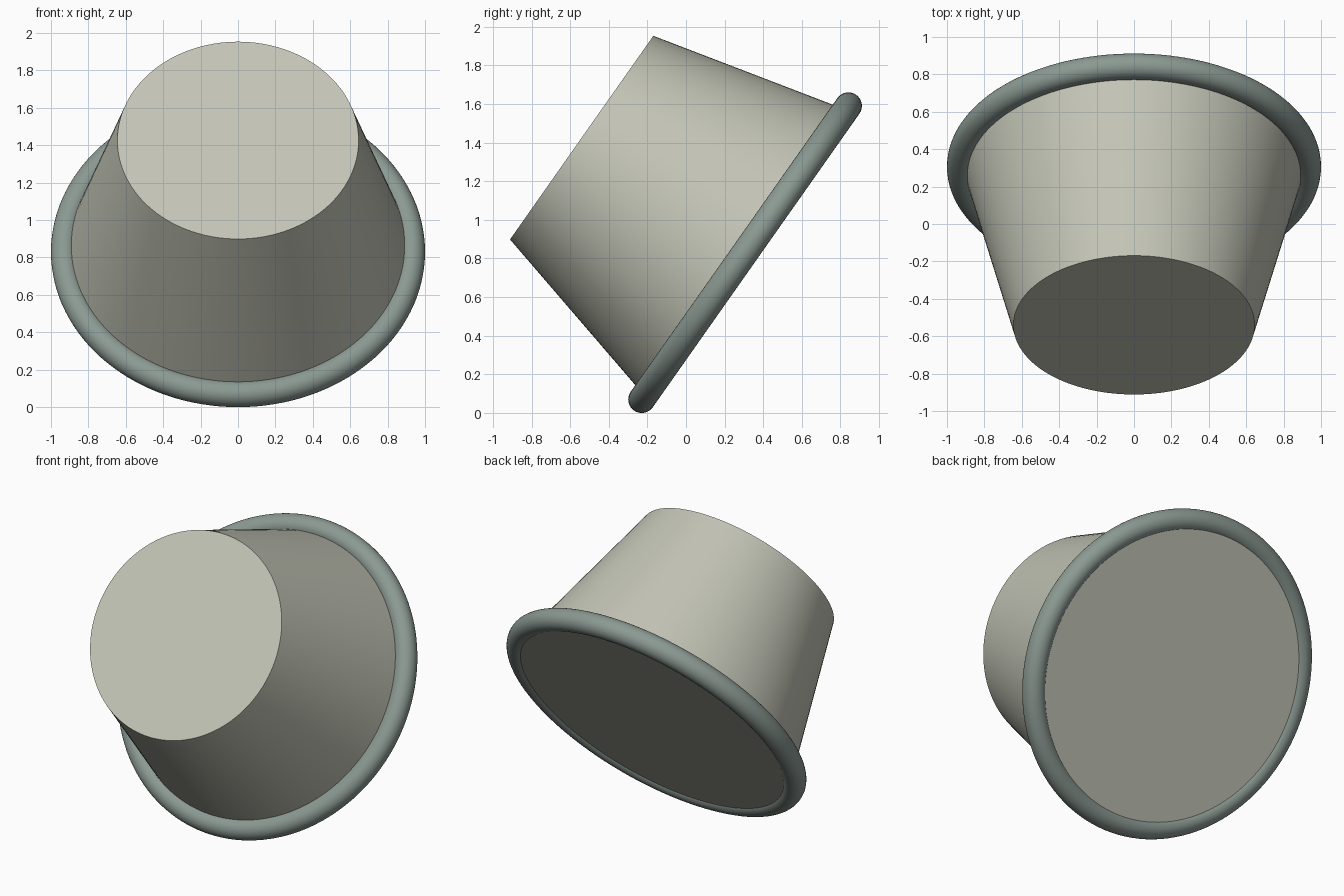
import bpy, math
from mathutils import Vector

if "Cube" in bpy.data.objects:
    bpy.data.objects.remove(bpy.data.objects["Cube"])


def material(name, rgb):
    m = bpy.data.materials.new(name)
    m.diffuse_color = (*rgb, 1)
    m.use_nodes = True
    m.node_tree.nodes["Principled BSDF"].inputs["Base Color"].default_value = m.diffuse_color
    return m


bone = material("pale stone", (0.55, 0.56, 0.47))
teal = material("grey green", (0.26, 0.32, 0.29))

# Shared tilted axis, pointing from the wide rim to the narrow end
axis = Vector((0, -0.8177, 0.5756)).normalized()
rot = axis.to_track_quat('Z', 'Y').to_euler()
rim_centre = Vector((0, 0.306, 0.83))


def finish(name, mat):
    ob = bpy.context.object
    ob.name = name
    ob.data.materials.append(mat)
    bpy.ops.object.shade_smooth_by_angle(angle=math.radians(35))


# Tapered body with flat closed ends
low, high = -0.055, 1.035
bpy.ops.mesh.primitive_cone_add(vertices=128, radius1=0.92, radius2=0.645, depth=high - low,
                                location=rim_centre + axis * (low + high) / 2, rotation=rot)
finish("tapered_body", bone)

# Round rim around the wide end
bpy.ops.mesh.primitive_torus_add(major_radius=0.93, minor_radius=0.07, major_segments=128,
                                 minor_segments=32, location=rim_centre, rotation=rot)
finish("rim_ring", teal)
